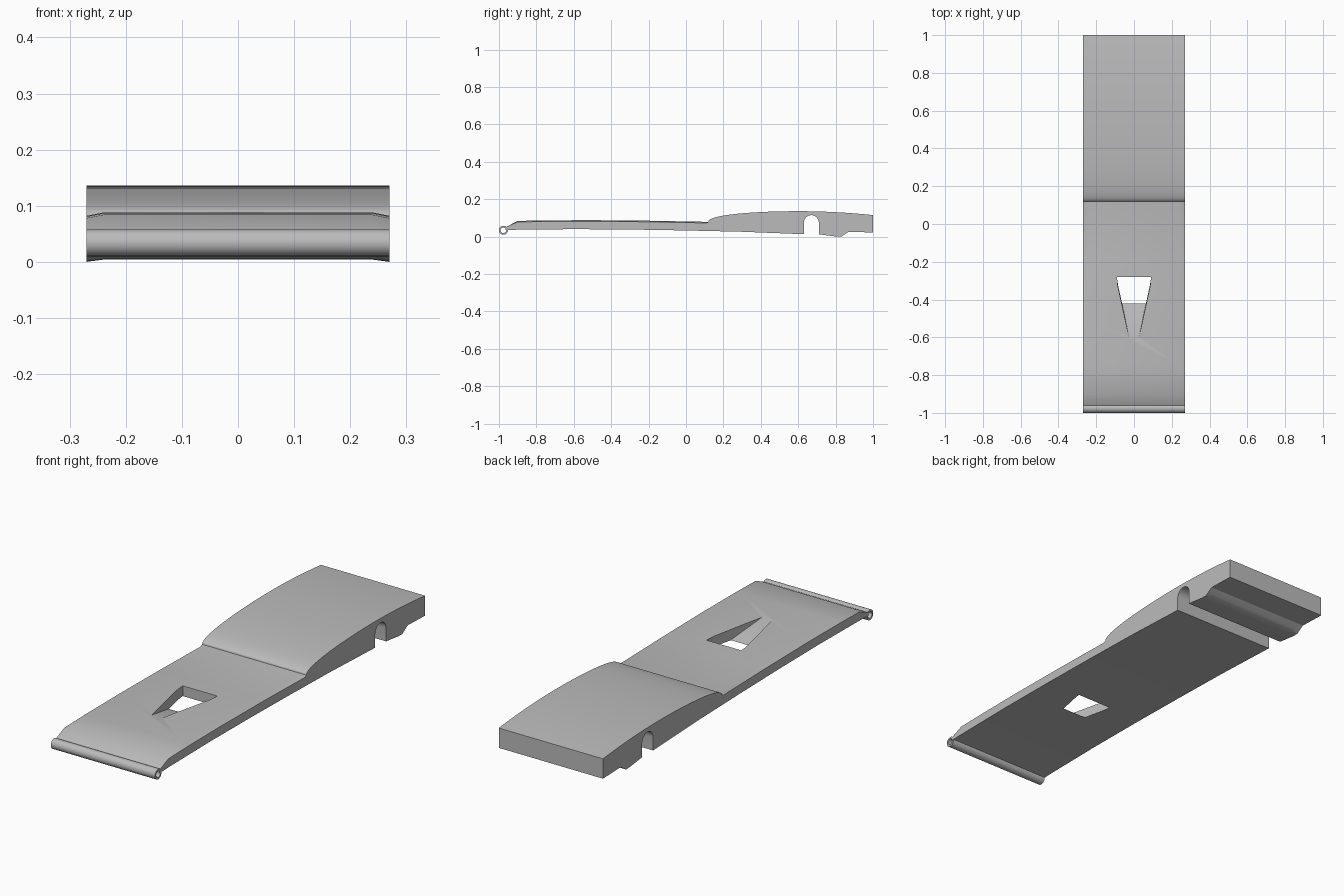
import bpy, bmesh
from math import sin, cos, pi, radians

cube = bpy.data.objects.get("Cube")
if cube:
    bpy.data.objects.remove(cube, do_unlink=True)

HALF = 0.27

grey = bpy.data.materials.new("mid grey")
grey.use_nodes = True
colour = (0.5, 0.5, 0.5, 1)
grey.diffuse_color = colour
grey.node_tree.nodes["Principled BSDF"].inputs["Base Color"].default_value = colour


def make_object(name, bm):
    bmesh.ops.recalc_face_normals(bm, faces=bm.faces[:])
    mesh = bpy.data.meshes.new(name)
    bm.to_mesh(mesh)
    bm.free()
    mesh.materials.append(grey)
    obj = bpy.data.objects.new(name, mesh)
    bpy.context.collection.objects.link(obj)
    return obj


def activate(obj):
    bpy.ops.object.select_all(action="DESELECT")
    obj.select_set(True)
    bpy.context.view_layer.objects.active = obj


def bridge(bm, a, b):
    for i in range(len(a)):
        j = (i + 1) % len(a)
        bm.faces.new((a[i], a[j], b[j], b[i]))


def arc(cy, cz, r, start, end, steps):
    angles = [start + (end - start) * i / steps for i in range(steps + 1)]
    return [(cy + r * cos(a), cz + r * sin(a)) for a in angles]


# Side profile as (y, z): underside with arched slot and lip, then the humped top
underside = [(-0.965, 0.035), (-0.9, 0.037), (-0.6, 0.04), (-0.3, 0.038),
             (0, 0.033), (0.3, 0.026), (0.63, 0.013)]
slot = arc(0.67, 0.075, 0.04, pi, 0, 12)
lip = [(0.71, 0.012), (0.8, 0.005), (0.83, 0.004), (0.845, 0.01), (0.87, 0.026), (1, 0.022)]
hump = [(1, 0.115)]
for i in range(1, 17):
    y = 1 - 0.4 * i / 16
    hump.append((y, 0.136 - 0.021 * ((y - 0.6) / 0.4) ** 2))
for i in range(1, 21):
    t = i / 20 * pi / 2
    hump.append((0.6 - 0.48 * sin(t), 0.079 + 0.057 * cos(t) ** 0.9))
deck = [(0.11, 0.079), (-0.2, 0.085), (-0.5, 0.088), (-0.75, 0.087), (-0.9, 0.084)]
nose = [(-0.965, 0.05)]
profile = underside + slot + lip + hump + deck + nose

# Body: profile lofted across x, with the deck edges eased down
bm = bmesh.new()
rings = []
for x in (-HALF, -0.24, 0.24, HALF):
    ring = []
    for p in profile:
        y, z = p
        if abs(x) == HALF:
            if p in deck:
                z -= 0.006
            elif p in lip[1:3]:
                z -= 0.004
        ring.append(bm.verts.new((x, y, z)))
    rings.append(ring)
for a, b in zip(rings, rings[1:]):
    bridge(bm, a, b)
bm.faces.new(rings[0])
bm.faces.new(rings[-1])
body = make_object("body", bm)

# Tapered, ramped opening through the deck
bm = bmesh.new()
for s in (-1, 1):
    for w, y, z in ((0.09, -0.28, 0.12), (0.085, -0.34, 0.12), (0.02, -0.63, 0.12),
                    (0.02, -0.63, 0.096), (0.067, -0.38, 0.029),
                    (0.082, -0.33, 0.015), (0.09, -0.28, 0)):
        bm.verts.new((s * w, y, z))
bmesh.ops.convex_hull(bm, input=bm.verts[:])
cutter = make_object("opening_cutter", bm)
cutter.hide_render = True
cut = body.modifiers.new("opening", "BOOLEAN")
cut.operation = "DIFFERENCE"
cut.solver = "EXACT"
cut.object = cutter
activate(body)
bpy.ops.object.modifier_apply(modifier=cut.name)
bpy.data.objects.remove(cutter, do_unlink=True)

# Hollow hinge tube along the front edge
bm = bmesh.new()
loops = []
for x, r in ((-HALF, 0.024), (HALF, 0.024), (HALF, 0.015), (-HALF, 0.015)):
    pts = arc(-0.976, 0.034, r, 0, 2 * pi, 32)[:-1]
    loops.append([bm.verts.new((x, y, z)) for y, z in pts])
for i in range(4):
    bridge(bm, loops[i], loops[(i + 1) % 4])
tube = make_object("hinge_tube", bm)

for obj in (body, tube):
    activate(obj)
    bpy.ops.object.shade_smooth_by_angle(angle=radians(25))
